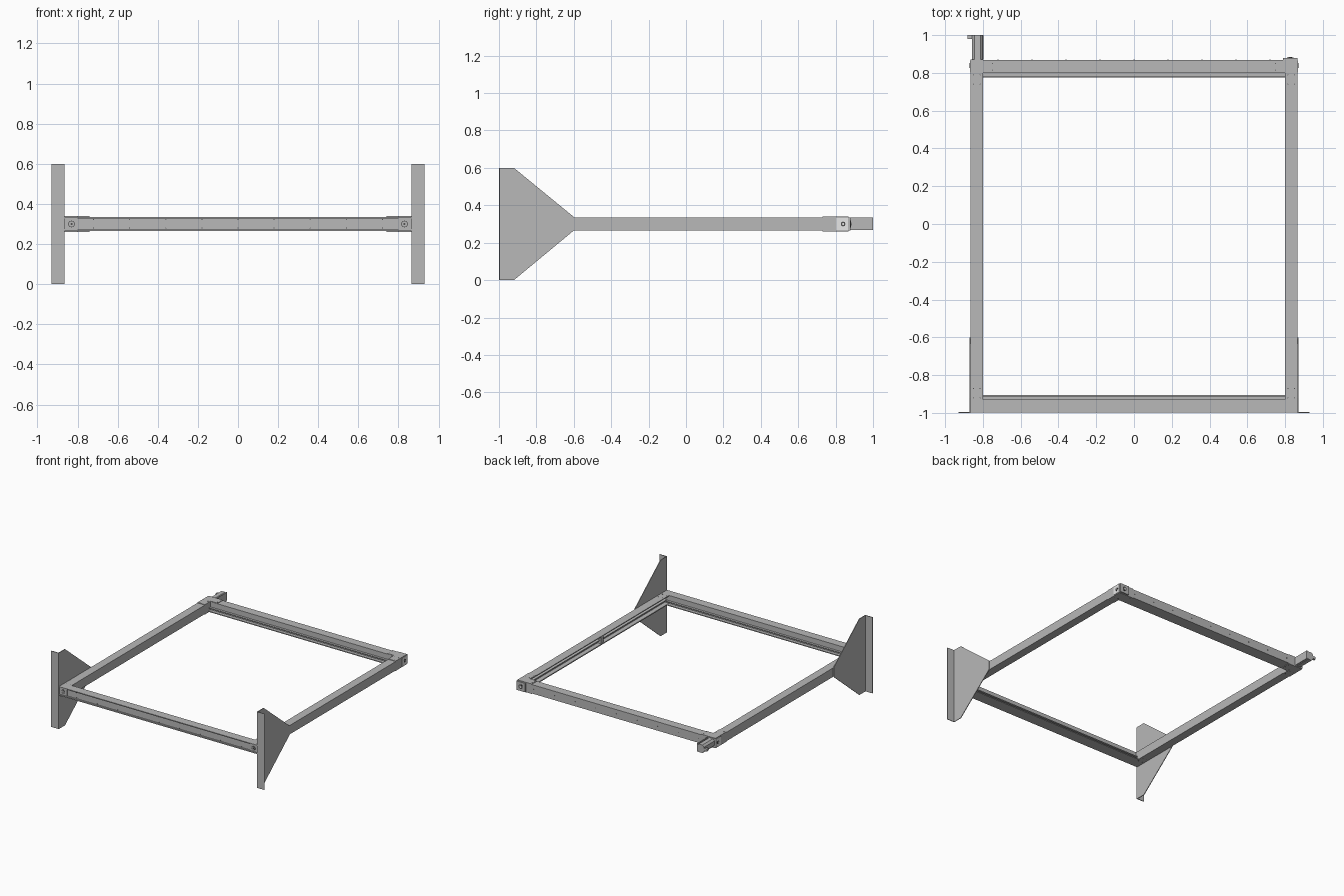
import bpy, bmesh, math
from mathutils import Vector

if "Cube" in bpy.data.objects:
    bpy.data.objects.remove(bpy.data.objects["Cube"])


def material(name, value):
    m = bpy.data.materials.new(name)
    m.use_nodes = True
    colour = (value, value, value, 1)
    m.diffuse_color = colour
    m.node_tree.nodes["Principled BSDF"].inputs["Base Color"].default_value = colour
    return m


GREY = material("aluminium grey", 0.48)
LIGHT = material("light end cap", 0.9)
DARK = material("dark fastener", 0.08)

LOW, HIGH, MID = 0.265, 0.335, 0.30    # frame heights
IN, OUT = 0.80, 0.865                  # side rail faces


def prism(name, axis, profile, start, end, mat=GREY):
    """Extrude a 2D profile along an axis; profile uses the other two axes in order."""
    def place(p, t):
        v = list(p)
        v.insert("xyz".index(axis), t)
        return Vector(v)
    bm = bmesh.new()
    a = [bm.verts.new(place(p, start)) for p in profile]
    b = [bm.verts.new(place(p, end)) for p in profile]
    bm.faces.new(a)
    bm.faces.new(b[::-1])
    n = len(a)
    for i in range(n):
        bm.faces.new((a[i], b[i], b[(i + 1) % n], a[(i + 1) % n]))
    bmesh.ops.recalc_face_normals(bm, faces=bm.faces)
    mesh = bpy.data.meshes.new(name)
    bm.to_mesh(mesh)
    bm.free()
    mesh.materials.append(mat)
    obj = bpy.data.objects.new(name, mesh)
    bpy.context.collection.objects.link(obj)
    return obj


def box(name, x, y, z, mat=GREY):
    return prism(name, "z", [(x[0], y[0]), (x[1], y[0]), (x[1], y[1]), (x[0], y[1])], *z, mat)


def disc(name, axis, centre, radius, start, end, mat=DARK, sides=12):
    ring = [(centre[0] + radius * math.cos(math.tau * i / sides),
             centre[1] + radius * math.sin(math.tau * i / sides)) for i in range(sides)]
    return prism(name, axis, ring, start, end, mat)


# Front beam: recessed outer face and two inner ledges
prism("front_beam", "x", [
    (-0.998, LOW), (-0.905, LOW), (-0.905, 0.272), (-0.93, 0.272), (-0.93, 0.288),
    (-0.912, 0.288), (-0.912, 0.294), (-0.93, 0.294), (-0.93, HIGH), (-0.998, HIGH),
    (-0.998, 0.328), (-0.985, 0.328), (-0.985, 0.274), (-0.998, 0.274)], -OUT, OUT)

# Rear beam: plain outer face and two inner ledges
prism("rear_beam", "x", [
    (0.868, LOW), (0.775, LOW), (0.775, 0.272), (0.80, 0.272), (0.80, 0.288),
    (0.782, 0.288), (0.782, 0.294), (0.80, 0.294), (0.80, HIGH), (0.868, HIGH)], -IN, IN)

# Right rail is a closed tube, left rail is a channel open to the inside
box("right_rail", (-OUT, -IN), (-0.93, 0.87), (LOW, HIGH))
prism("left_rail", "y", [
    (OUT, LOW), (IN, LOW), (IN, 0.273), (0.835, 0.273), (0.835, 0.295), (0.815, 0.295),
    (0.815, 0.300), (0.835, 0.300), (0.835, 0.328), (IN, 0.328), (IN, HIGH), (OUT, HIGH)],
    -0.93, 0.87)
box("left_rail_joint", (0.805, 0.836), (-0.12, -0.09), (0.273, 0.328))
box("left_rail_rear_block", (0.788, OUT), (0.80, 0.88), (LOW, HIGH))

for side, s in (("right", -1), ("left", 1)):
    # Mounting bracket: tapered side plate and outward front flange
    prism(side + "_bracket_plate", "x", [
        (-1, 0), (-0.92, 0), (-0.6, LOW), (-0.6, 0.338), (-0.92, 0.6), (-1, 0.6)],
        s * 0.865, s * 0.870)
    box(side + "_bracket_flange", sorted((s * 0.865, s * 0.93)), (-1, -0.995), (0, 0.6))

    # Front corner block with its bolt
    box(side + "_front_corner", sorted((s * IN, s * OUT)), (-0.992, -0.93), (0.27, 0.33))
    disc(side + "_front_bolt_ring", "y", (s * 0.83, MID), 0.017, -0.994, -0.99)
    disc(side + "_front_bolt_washer", "y", (s * 0.83, MID), 0.013, -0.996, -0.99, GREY)
    disc(side + "_front_bolt_head", "y", (s * 0.83, MID), 0.006, -0.998, -0.99, DARK, 6)

    # Rear corner cap on the outer side with its bolt
    box(side + "_rear_cap", sorted((s * 0.86, s * 0.868)), (0.803, 0.865), (0.267, 0.333), LIGHT)
    disc(side + "_rear_cap_bolt", "x", (0.84, MID), 0.013, s * 0.86, s * 0.870, DARK, 8)
    disc(side + "_rear_cap_bolt_head", "x", (0.84, MID), 0.006, s * 0.86, s * 0.872, LIGHT, 6)

    # Thin corner straps above and below the frame, each with rivets
    for level, z, up in (("top", HIGH, 1), ("bottom", LOW, -1)):
        prism(f"{side}_rear_{level}_strap", "z", [
            (s * OUT, 0.73), (s * OUT, 0.868), (s * 0.74, 0.868), (s * 0.74, 0.802),
            (s * IN, 0.802), (s * IN, 0.73)], z, z + up * 0.004)
        spots = [(0.815, 0.74), (0.85, 0.74), (0.815, 0.79), (0.85, 0.79),
                 (0.75, 0.815), (0.75, 0.85), (0.815, -0.92), (0.85, -0.92),
                 (0.815, -0.87), (0.85, -0.87)]
        for x, y in spots:
            base = z + (up * 0.004 if y > 0 else 0)
            disc(f"{side}_{level}_rivet", "z", (s * x, y), 0.003, base, base + up * 0.001, DARK, 6)

# Bolt on the rear end of the left rail
disc("rear_end_ring", "y", (0.827, MID), 0.018, 0.879, 0.882)
disc("rear_end_bolt", "y", (0.827, MID), 0.010, 0.879, 0.884, LIGHT, 6)

# Rows of rivets along the outer faces of both beams
for i in range(9):
    x = -0.72 + 0.18 * i
    disc("front_beam_upper_rivet", "y", (x, 0.322), 0.003, -0.987, -0.985, DARK, 6)
    disc("front_beam_lower_rivet", "y", (x, 0.280), 0.003, -0.987, -0.985, DARK, 6)
    disc("rear_beam_rivet", "y", (x, MID), 0.003, 0.868, 0.870, DARK, 6)

# Eight-sided drive housing behind the right rail
cx, hx, hz, cut = -0.828, 0.030, 0.032, 0.014
octagon = [(cx + sx * a, MID + sz * b) for sx, sz, pts in (
    (1, 1, ((hx, hz - cut), (hx - cut, hz))), (-1, 1, ((hx - cut, hz), (hx, hz - cut))),
    (-1, -1, ((hx, hz - cut), (hx - cut, hz))), (1, -1, ((hx - cut, hz), (hx, hz - cut))))
    for a, b in pts]
prism("drive_housing", "y", octagon, 0.87, 1.0)
box("drive_housing_tab", (-0.882, -0.855), (0.98, 1.0), (0.29, 0.31))
box("drive_housing_top_rib", (-0.803, -0.797), (0.87, 1.0), (0.268, 0.334))
